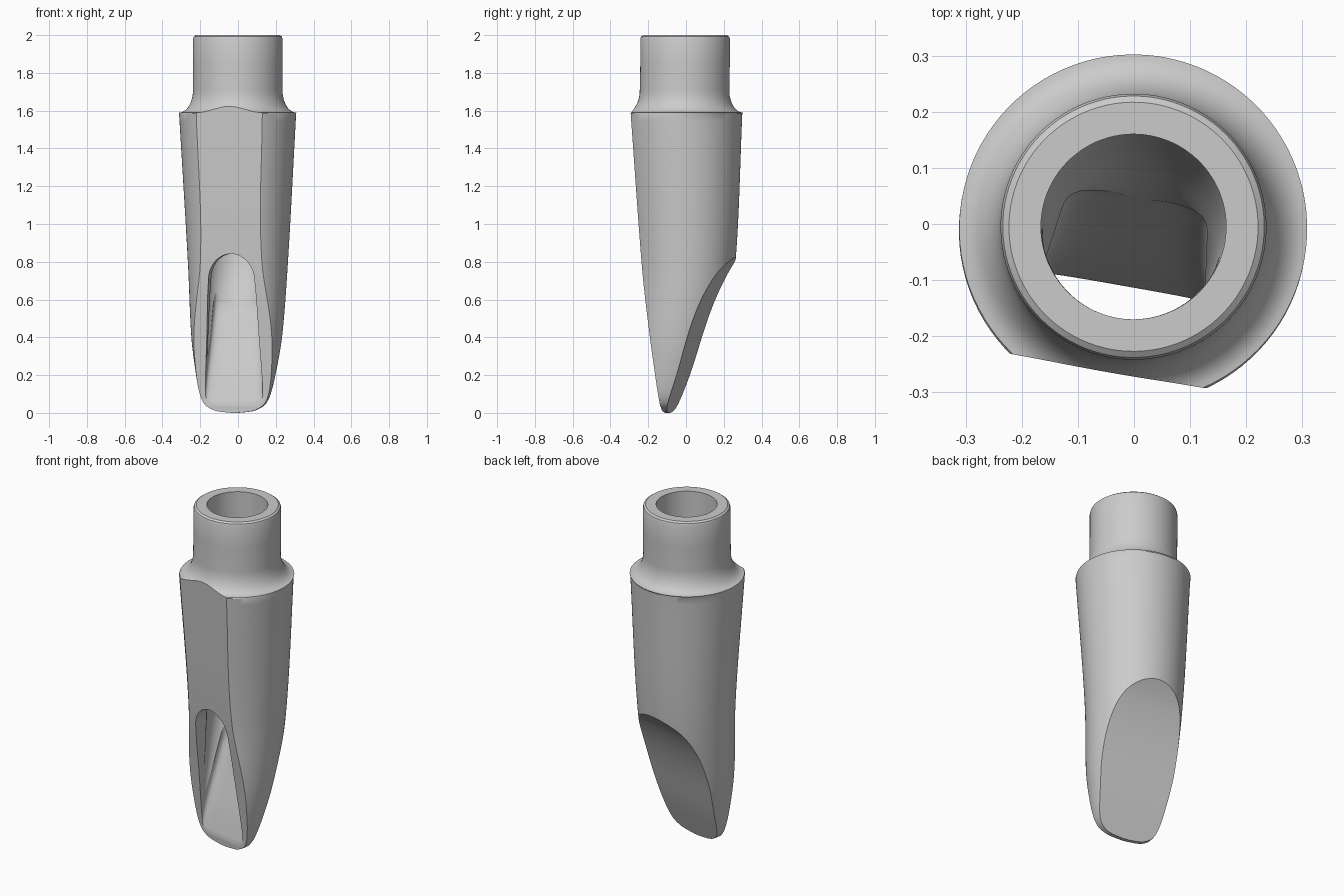
import bpy, bmesh, math

cube = bpy.data.objects.get("Cube")
if cube:
    bpy.data.objects.remove(cube, do_unlink=True)

SIDES = 96
grey = bpy.data.materials.new("satin_grey")
grey.use_nodes = True
grey.diffuse_color = (0.6, 0.6, 0.6, 1)
grey.node_tree.nodes["Principled BSDF"].inputs["Base Color"].default_value = (0.6, 0.6, 0.6, 1)


def curve(pts, t):
    """Smooth value at t through (t, value) points."""
    if t <= pts[0][0]:
        return pts[0][1]
    if t >= pts[-1][0]:
        return pts[-1][1]

    def slope(i):
        a, b = pts[max(i - 1, 0)], pts[min(i + 1, len(pts) - 1)]
        return (b[1] - a[1]) / (b[0] - a[0])
    i = max(k for k in range(len(pts) - 1) if pts[k][0] <= t)
    (t0, v0), (t1, v1) = pts[i], pts[i + 1]
    h = t1 - t0
    s = (t - t0) / h
    return ((2*s**3 - 3*s**2 + 1) * v0 + (s**3 - 2*s**2 + s) * h * slope(i)
            + (3*s**2 - 2*s**3) * v1 + (s**3 - s**2) * h * slope(i + 1))


def spread(a, b, n):
    return [a + (b - a) * i / n for i in range(n + 1)]


def make(name, rings):
    """Skin a stack of equal-length point rings and cap both ends."""
    bm = bmesh.new()
    rows = [[bm.verts.new(p) for p in ring] for ring in rings]
    for lo, hi in zip(rows, rows[1:]):
        for i in range(len(lo)):
            j = (i + 1) % len(lo)
            bm.faces.new((lo[i], lo[j], hi[j], hi[i]))
    bm.faces.new(rows[0])
    bm.faces.new(rows[-1])
    bmesh.ops.recalc_face_normals(bm, faces=bm.faces)
    mesh = bpy.data.meshes.new(name)
    bm.to_mesh(mesh)
    bm.free()
    mesh.materials.append(grey)
    obj = bpy.data.objects.new(name, mesh)
    bpy.context.collection.objects.link(obj)
    return obj


def oval(z, rx, ry, cy):
    return [(rx * math.cos(a), cy + ry * math.sin(a), z)
            for a in (2 * math.pi * i / SIDES for i in range(SIDES))]


def combine(obj, tool, operation):
    tool.hide_render = True
    mod = obj.modifiers.new(operation, "BOOLEAN")
    mod.operation, mod.solver, mod.object = operation, "EXACT", tool
    bpy.context.view_layer.objects.active = obj
    bpy.ops.object.modifier_apply(modifier=mod.name)
    bpy.data.objects.remove(tool, do_unlink=True)


# Height curves of the body radius, its centre, the flat table, the beak and the bore floor
radius = [(0, .02), (.008, .09), (.025, .135), (.05, .165), (.1, .188), (.2, .21),
          (.4, .24), (.8, .265), (1.585, .31)]
centre = [(0, -.095), (.1, -.085), (.4, -.04), (.8, -.003), (1.585, -.012)]
table = [(0, -.108), (.1, -.118), (.4, -.157), (.8, -.21), (1.585, -.266), (1.7, -.272)]
beak = [(0, -.088), (.2, -.015), (.45, .062), (.6, .12), (.73, .19), (.82, .262), (.87, .31)]
floor = [(.04, -.112), (.2, -.07), (.4, -.005), (.6, .06), (.75, .12), (.95, .16)]

# Round tapered body with concave collar and tenon
rings = []
for z in [0, .004, .008, .015, .025, .037, .05, .075] + spread(.1, 1.585, 36):
    r = curve(radius, z)
    rings.append(oval(z, r, r, curve(centre, z)))
for k in range(13):
    a = k / 12 * math.pi / 2
    r = .237 + .073 * (1 - math.sin(a))
    rings.append(oval(1.59 + .12 * (1 - math.cos(a)), r, r, -.008))
for r, z in ((.237, 1.85), (.237, 1.98), (.233, 1.992), (.222, 2)):
    rings.append(oval(z, r, r, -.005))
body = make("mouthpiece_body", rings)

# Side outline that shapes the flat table and the sloping beak
outline = [(curve(table, z), z) for z in spread(-.02, 1.7, 40)]
outline += [(-.5, 1.71), (-.5, 2.2), (.5, 2.2), (.5, .9)]
outline += [(curve(beak, z), z) for z in spread(.87, -.02, 36)]
combine(body, make("side_outline", [[(x, y, z) for y, z in outline] for x in (-.5, .5)]),
        "INTERSECT")

# Round bore narrowing into the chamber above the sloping floor
rings = []
for z in spread(.12, .95, 24):
    back = curve(floor, z)
    front = -.17
    rings.append(oval(z, min(.165, .145 + .025 * max(z - .2, 0)), (back - front) / 2,
                      (back + front) / 2))
rings += [oval(z, .165, .165, -.005) for z in (1.05, 1.5, 2.1)]
combine(body, make("bore_cutter", rings), "DIFFERENCE")

# Arched reed window, open to the front and floored by the slope
width = [(.04, .157), (.2, .151), (.4, .14), (.6, .131), (.7, .124)]
rings = []
for z in spread(.04, .7, 24) + [.7 + .142 * math.sin(a) for a in spread(.1, 1.53, 14)]:
    w = curve(width, z)
    if z > .7:
        w *= math.sqrt(max(1 - ((z - .7) / .142) ** 2, .0001))
    back = min(curve(floor, z), .05)
    ring = [(-w, -.5, z)]
    for a in spread(math.pi, 0, 20):
        c, s = math.cos(a), math.sin(a)
        depth = min(.05, .02 + z * .1)
        ring.append((w * math.copysign(abs(c) ** .6, c), back - depth + depth * abs(s) ** .6, z))
    ring.append((w, -.5, z))
    rings.append(ring)
combine(body, make("window_cutter", rings), "DIFFERENCE")

# The reed side is turned slightly to the model's right
body.rotation_euler.z = math.radians(-10)
bpy.ops.object.select_all(action="DESELECT")
body.select_set(True)
bpy.context.view_layer.objects.active = body
bpy.ops.object.transform_apply(location=False, rotation=True, scale=False)
bpy.ops.object.shade_smooth_by_angle(angle=math.radians(30))
